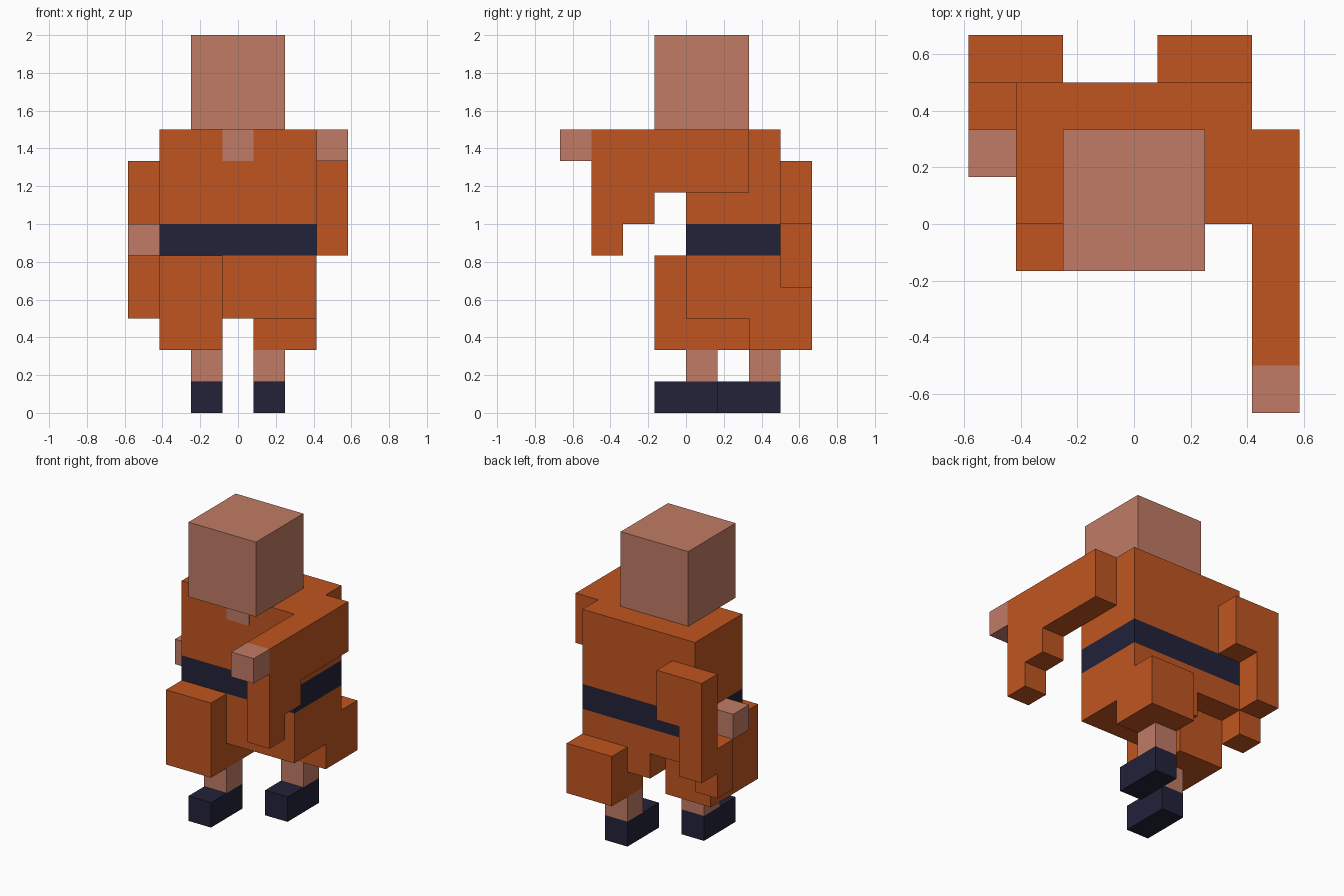
import bpy, bmesh

cube = bpy.data.objects.get("Cube")
if cube:
    bpy.data.objects.remove(cube, do_unlink=True)

U = 1 / 6  # one block of the figure's grid


def material(name, rgb):
    m = bpy.data.materials.new(name)
    m.use_nodes = True
    m.diffuse_color = (*rgb, 1)
    bsdf = m.node_tree.nodes["Principled BSDF"]
    bsdf.inputs["Base Color"].default_value = (*rgb, 1)
    bsdf.inputs["Roughness"].default_value = 0.9
    return m


orange = material("orange_cloth", (0.527, 0.091, 0.0144))
skin = material("skin", (0.533, 0.198, 0.133))
navy = material("dark_navy", (0.016, 0.016, 0.042))


def part(name, x0, x1, profile, mat):
    """Extrude a (y, z) profile from x0 to x1, all in block units."""
    bm = bmesh.new()
    face = bm.faces.new([bm.verts.new((x0 * U, y * U, z * U)) for y, z in profile])
    ext = bmesh.ops.extrude_face_region(bm, geom=[face])
    verts = [g for g in ext["geom"] if isinstance(g, bmesh.types.BMVert)]
    bmesh.ops.translate(bm, verts=verts, vec=((x1 - x0) * U, 0, 0))
    bmesh.ops.recalc_face_normals(bm, faces=bm.faces)
    mesh = bpy.data.meshes.new(name)
    bm.to_mesh(mesh)
    bm.free()
    mesh.materials.append(mat)
    obj = bpy.data.objects.new(name, mesh)
    bpy.context.scene.collection.objects.link(obj)
    return obj


def box(name, x, y, z, mat):
    return part(name, x[0], x[1],
                [(y[0], z[0]), (y[1], z[0]), (y[1], z[1]), (y[0], z[1])], mat)


# Head and body
box("head", (-1.5, 1.5), (-1, 2), (9, 12), skin)
box("torso", (-2.5, 2.5), (0, 3), (6, 9), orange)
box("belt", (-2.5, 2.5), (0, 3), (5, 6), navy)
box("robe_skirt", (-0.5, 2.5), (0, 3), (3, 5), orange)
box("neck_opening", (-0.5, 0.5), (-0.03, 0), (8, 9), skin)

# Left arm stretched forward, sleeve hanging in steps
part("left_sleeve", 2.5, 3.5,
     [(-3, 9), (-3, 5), (-2, 5), (-2, 6), (-1, 6), (-1, 7), (2, 7), (2, 9)], orange)
box("left_hand", (2.5, 3.5), (-4, -3), (8, 9), skin)

# Right arm swung back and bent
part("right_sleeve", -3.5, -2.5,
     [(2, 3), (3, 3), (3, 4), (4, 4), (4, 8), (3, 8), (3, 5), (2, 5)], orange)
box("right_shoulder", (-2.5, -1.5), (3, 4), (6, 8), orange)
box("right_hand", (-3.5, -2.5), (1, 2), (5, 6), skin)

# Trouser legs: right one forward, left one trailing
part("right_trouser", -2.5, -0.5,
     [(-1, 2), (2, 2), (2, 4), (3, 4), (3, 5), (-1, 5)], orange)
part("left_trouser", 0.5, 2.5,
     [(2, 2), (4, 2), (4, 4), (3, 4), (3, 3), (2, 3)], orange)

# Ankles and shoes, the left pair two blocks further back
for side, x, y in (("right", -1.5, -1), ("left", 0.5, 1)):
    box(side + "_ankle", (x, x + 1), (y + 1, y + 2), (1, 2), skin)
    box(side + "_shoe", (x, x + 1), (y, y + 2), (0, 1), navy)
